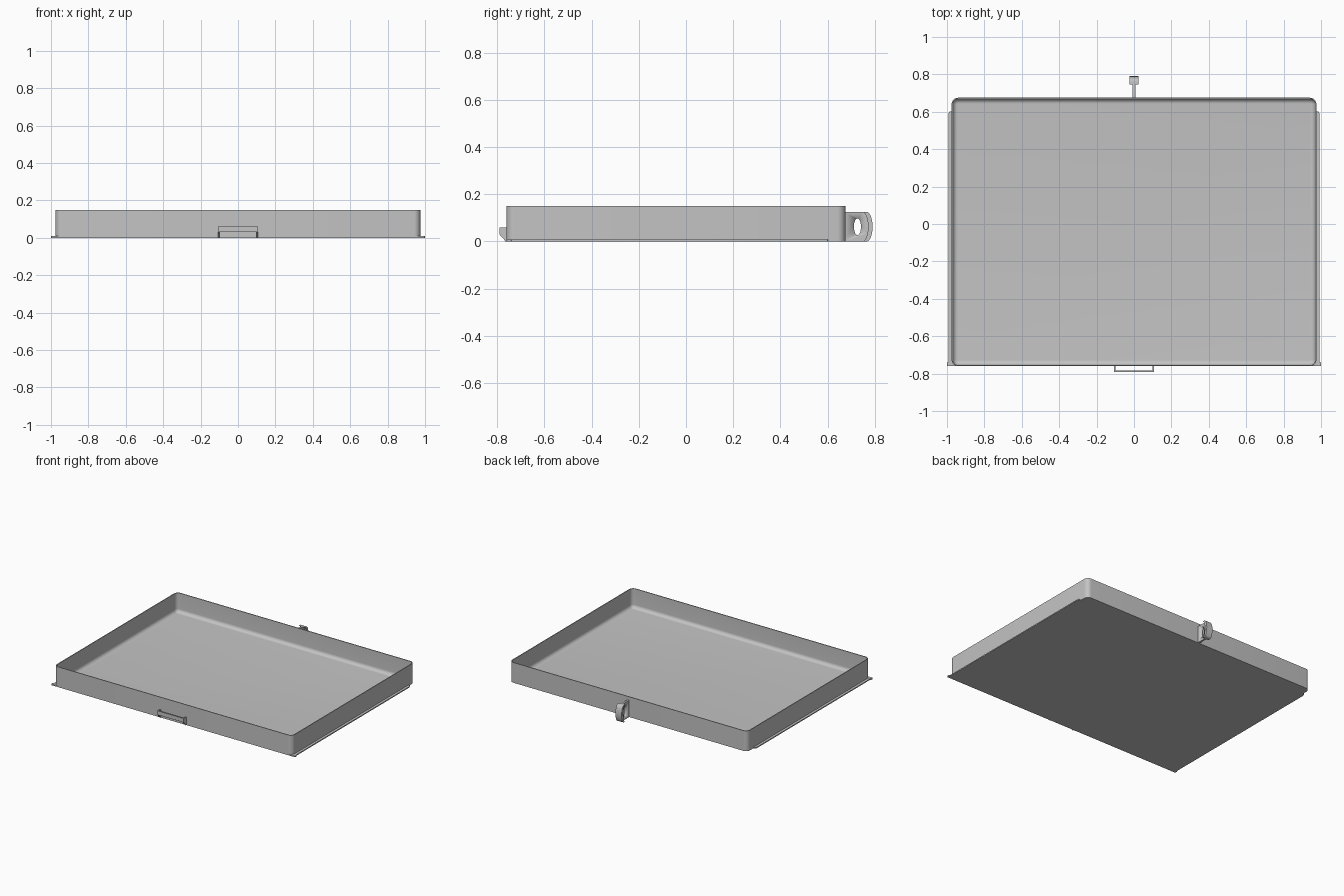
import bpy, bmesh, math

if "Cube" in bpy.data.objects:
    bpy.data.objects.remove(bpy.data.objects["Cube"], do_unlink=True)

GREY = bpy.data.materials.new("plain_grey")
GREY.use_nodes = True
TONE = (0.55, 0.55, 0.55, 1)
GREY.diffuse_color = TONE
for node in GREY.node_tree.nodes:
    if node.type == 'BSDF_PRINCIPLED':
        node.inputs["Base Color"].default_value = TONE


def finish(name, bm, smooth=True):
    bmesh.ops.recalc_face_normals(bm, faces=bm.faces)
    mesh = bpy.data.meshes.new(name)
    bm.to_mesh(mesh)
    bm.free()
    mesh.materials.append(GREY)
    ob = bpy.data.objects.new(name, mesh)
    bpy.context.collection.objects.link(ob)
    bpy.ops.object.select_all(action='DESELECT')
    ob.select_set(True)
    bpy.context.view_layer.objects.active = ob
    if smooth:
        bpy.ops.object.shade_smooth_by_angle(angle=math.radians(35))
    return ob


def loft(name, rings):
    """Skin a stack of closed rings and cap both ends."""
    bm = bmesh.new()
    loops = [[bm.verts.new(p) for p in ring] for ring in rings]
    n = len(loops[0])
    for a, b in zip(loops, loops[1:]):
        for i in range(n):
            j = (i + 1) % n
            bm.faces.new((a[i], a[j], b[j], b[i]))
    bm.faces.new(loops[0])
    bm.faces.new(loops[-1])
    return finish(name, bm)


def prism_x(name, yz, lo, hi):
    return loft(name, [[(x, y, z) for y, z in yz] for x in (lo, hi)])


def prism_z(name, xy, lo, hi):
    return loft(name, [[(x, y, z) for x, y in xy] for z in (lo, hi)])


def arc(cy, cz, ry, rz, start, end, n):
    angles = [math.radians(start + (end - start) * i / n) for i in range(n + 1)]
    return [(cy + ry * math.cos(a), cz + rz * math.sin(a)) for a in angles]


# Tray pan: rounded rectangle walls with a filleted inner floor
HALF_X, FRONT, BACK, HEIGHT = 0.975, -0.76, 0.675, 0.15
CORNER, WALL, FILLET, FLOOR = 0.034, 0.006, 0.026, 0.007


def rounded_ring(inset, z):
    r = CORNER - inset
    x = HALF_X - CORNER
    lo, hi = FRONT + CORNER, BACK - CORNER
    ring = []
    for k, (cx, cy) in enumerate([(x, hi), (-x, hi), (-x, lo), (x, lo)]):
        ring += [(px, py, z) for px, py in arc(cx, cy, r, r, 90 * k, 90 * k + 90, 8)]
    return ring


section = [(0, 0), (0, HEIGHT), (WALL, HEIGHT)]
section += arc(WALL + FILLET, FLOOR + FILLET, FILLET, FILLET, 180, 270, 8)
loft("tray_pan", [rounded_ring(i, z) for i, z in section])

# Thin slide rails along both sides, each with a small front stop
for side, s in (("left", 1), ("right", -1)):
    rail = [(0.96, FRONT), (0.993, FRONT), (0.993, 0.585), (0.988, 0.6), (0.96, 0.605)]
    prism_z(side + "_rail", [(s * x, y) for x, y in rail], 0, 0.008)
    stop = [(0.94, FRONT), (0.997, FRONT), (1, -0.757), (1, -0.741), (0.997, -0.738), (0.94, -0.738)]
    prism_z(side + "_rail_stop", [(s * x, y) for x, y in stop], 0, 0.009)

# Front pull: two chamfered cheeks joined by a bar
cheek = [(-0.758, 0), (-0.758, 0.06), (-0.79, 0.06), (-0.79, 0.03), (-0.766, 0.003), (-0.766, 0)]
for side, s in (("left", 1), ("right", -1)):
    prism_x(side + "_pull_cheek", cheek, s * 0.1, s * 0.108)
prism_x("pull_bar", [(-0.79, 0.03), (-0.79, 0.06), (-0.783, 0.06), (-0.783, 0.03)], -0.104, 0.104)

# Back lug: thin plate with an oval hole
MID = 0.0625
inner_arc = arc(0.747, MID, 0.024, MID, -90, 90, 20)
lug = prism_x("back_lug", [(0.67, 2 * MID), (0.67, 0)] + inner_arc, -0.007, 0.007)
hole = prism_x("lug_hole_cutter", arc(0.726, MID, 0.015, 0.036, 0, 345, 23), -0.05, 0.05)
hole.hide_render = True
cut = lug.modifiers.new("oval_hole", 'BOOLEAN')
cut.operation = 'DIFFERENCE'
cut.solver = 'EXACT'
cut.object = hole
bpy.ops.object.select_all(action='DESELECT')
bpy.context.view_layer.objects.active = lug
lug.select_set(True)
bpy.ops.object.modifier_apply(modifier=cut.name)
bpy.data.objects.remove(hole, do_unlink=True)

# Wide curved finger rim around the end of the lug
outer_arc = arc(0.765, MID, 0.025, MID, -90, 90, 20)
prism_x("lug_finger_rim", outer_arc + inner_arc[::-1], -0.025, 0.025)
